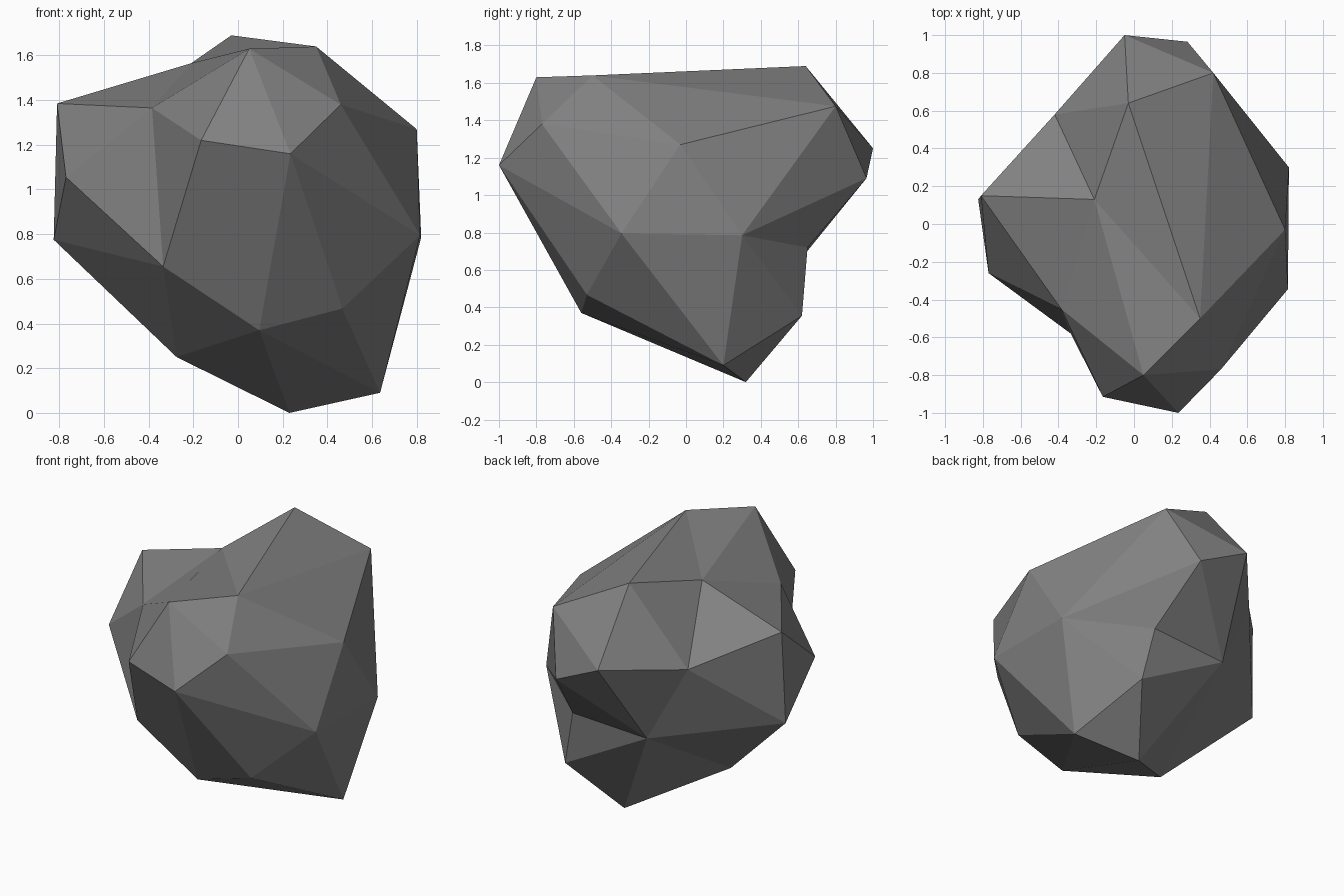
import bpy
import bmesh

# Remove the default cube if present
default_cube = bpy.data.objects.get("Cube")
if default_cube:
    bpy.data.objects.remove(default_cube, do_unlink=True)


def make_material(name, colour):
    material = bpy.data.materials.new(name)
    material.use_nodes = True
    material.diffuse_color = colour
    shader = next(n for n in material.node_tree.nodes if n.type == "BSDF_PRINCIPLED")
    shader.inputs["Base Color"].default_value = colour
    shader.inputs["Roughness"].default_value = 0.9
    return material


# Corner points of the boulder, each named by where it sits
corners = {
    # crown
    "crown_back": (-.03, .64, 1.69),
    "crown_side": (.35, -.5, 1.64),
    "crown_front": (.05, -.8, 1.63),
    "crown_hollow": (-.21, .13, 1.565),
    "crown_rear": (.42, .8, 1.475),
    # shoulder
    "shoulder_left": (-.81, .15, 1.385),
    "shoulder_bevel": (-.385, -.45, 1.365),
    "shoulder_front": (.46, -.77, 1.38),
    "shoulder_right": (.8, -.03, 1.27),
    "shoulder_back": (-.05, 1, 1.25),
    "shoulder_rear": (-.42, .58, 1.195),
    # waist
    "brow_left": (-.165, -.915, 1.22),
    "brow_right": (.235, -1, 1.16),
    "cheek_left": (-.77, -.26, 1.055),
    "back_ledge": (.283, .965, 1.09),
    "waist_left": (-.825, .13, .775),
    "waist_front": (.815, -.345, .795),
    "waist_right": (.82, .3, .785),
    "waist_bevel": (-.335, -.58, .655),
    "notch_right": (.38, .65, .72),
    "notch_left": (-.16, .64, .69),
    # underside
    "chin_front": (.095, -.56, .37),
    "chin_right": (.467, -.53, .467),
    "chin_left": (-.275, -.08, .25),
    "heel_back": (.456, .62, .355),
    "heel_right": (.636, .2, .09),
    "base_tip": (.23, .32, 0),
}

# Facets spread around a hub corner: closed fans go all the way round
closed_fans = {
    "waist_right": "heel_right heel_back notch_right back_ledge crown_rear shoulder_right waist_front",
    "crown_hollow": "shoulder_left shoulder_bevel crown_front crown_side crown_back shoulder_rear",
    "notch_left": "chin_left base_tip heel_back notch_right back_ledge shoulder_back shoulder_rear waist_left",
    "brow_right": "brow_left crown_front shoulder_front waist_front chin_right chin_front",
    "waist_bevel": "cheek_left shoulder_bevel brow_left chin_front chin_left waist_left",
}
open_fans = {
    "shoulder_left": "shoulder_rear waist_left cheek_left shoulder_bevel",
    "crown_back": "crown_side crown_rear shoulder_back shoulder_rear",
    "base_tip": "chin_left chin_front heel_right heel_back",
    "chin_right": "chin_front heel_right waist_front",
    "crown_side": "crown_front shoulder_front shoulder_right crown_rear",
    "crown_front": "shoulder_bevel brow_left",
    "waist_front": "shoulder_front shoulder_right",
    "crown_rear": "back_ledge shoulder_back",
}

bm = bmesh.new()
points = {name: bm.verts.new(place) for name, place in corners.items()}


def add_fan(hub, rim, closed):
    names = rim.split()
    if closed:
        names.append(names[0])
    for first, second in zip(names, names[1:]):
        bm.faces.new((points[hub], points[first], points[second]))


for hub, rim in closed_fans.items():
    add_fan(hub, rim, True)
for hub, rim in open_fans.items():
    add_fan(hub, rim, False)
bmesh.ops.recalc_face_normals(bm, faces=bm.faces)

# Boulder, flat shaded
mesh = bpy.data.meshes.new("boulder")
bm.to_mesh(mesh)
bm.free()
mesh.shade_flat()
mesh.materials.append(make_material("stone grey", (.22, .22, .22, 1)))
boulder = bpy.data.objects.new("boulder", mesh)
bpy.context.collection.objects.link(boulder)
